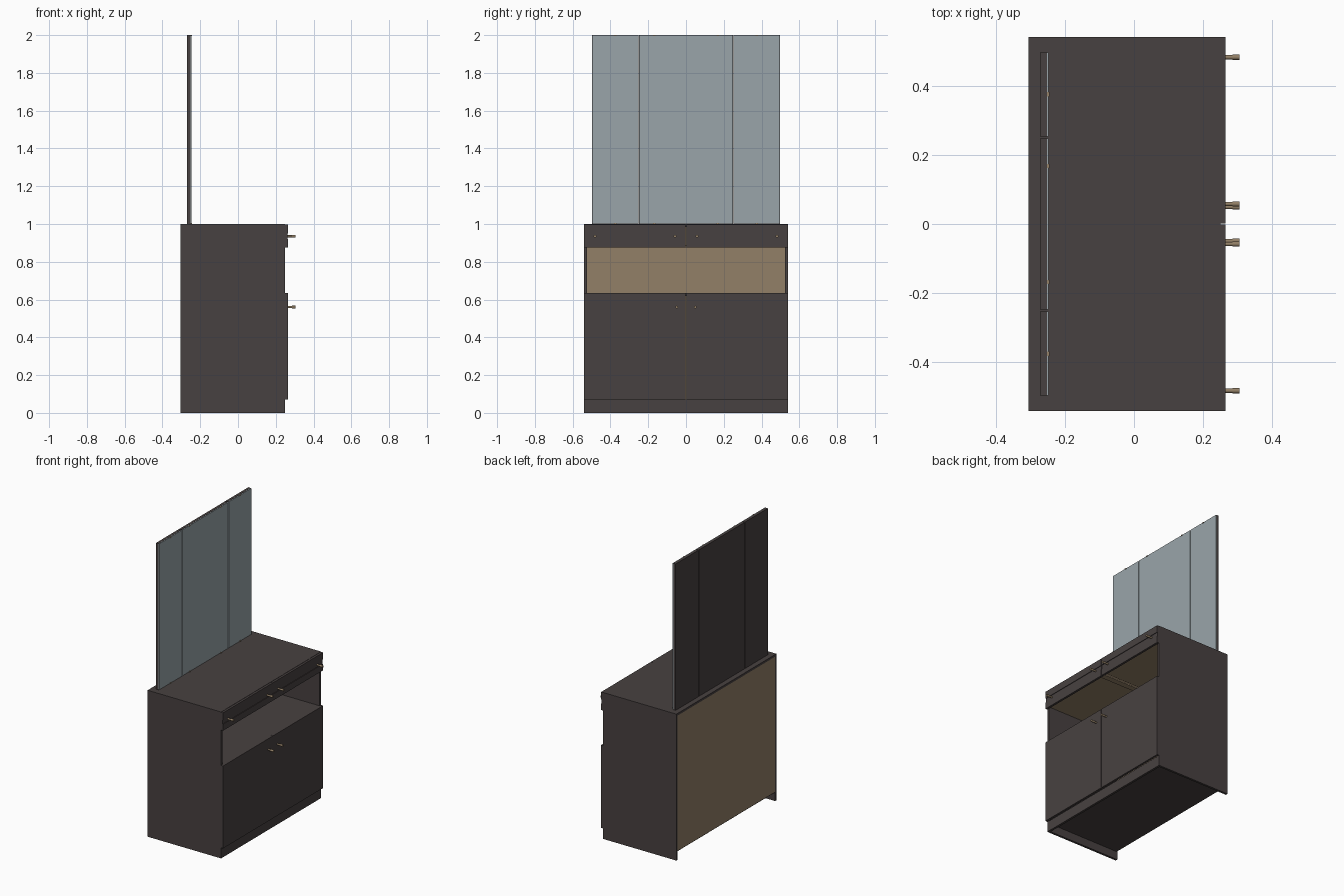
import bpy, bmesh, math
from mathutils import Matrix

if "Cube" in bpy.data.objects:
    bpy.data.objects.remove(bpy.data.objects["Cube"])


def material(name, rgb):
    m = bpy.data.materials.new(name)
    m.diffuse_color = (*rgb, 1)
    m.use_nodes = True
    m.node_tree.nodes["Principled BSDF"].inputs["Base Color"].default_value = m.diffuse_color
    return m


DARK = material("dark wood", (0.064, 0.053, 0.052))
TAN = material("tan board", (0.29, 0.215, 0.135))
GLASS = material("mirror glass", (0.32, 0.375, 0.40))


def finish(name, bm, mat):
    mesh = bpy.data.meshes.new(name)
    bm.to_mesh(mesh)
    bm.free()
    mesh.materials.append(mat)
    ob = bpy.data.objects.new(name, mesh)
    bpy.context.collection.objects.link(ob)
    return ob


def box(name, x, y, z, mat):
    """Board given by its min/max along each axis."""
    bm = bmesh.new()
    bmesh.ops.create_cube(bm, size=1)
    for v in bm.verts:
        v.co = [lo + (c + 0.5) * (hi - lo) for c, (lo, hi) in zip(v.co, (x, y, z))]
    return finish(name, bm, mat)


def knob(name, y, z):
    """Slim round handle pointing forward out of the front."""
    bm = bmesh.new()
    rot = Matrix.Rotation(math.pi / 2, 4, 'Y')
    for x0, x1, r in ((0.258, 0.285, 0.006), (0.285, 0.305, 0.0075)):
        bmesh.ops.create_cone(bm, cap_ends=True, segments=16, radius1=r, radius2=r,
                              depth=x1 - x0,
                              matrix=Matrix.Translation(((x0 + x1) / 2, y, z)) @ rot)
    ob = finish(name, bm, TAN)
    for p in ob.data.polygons:
        p.use_smooth = len(p.vertices) == 4
    return ob


def span(s, a, b):
    """Range a..b on side s of the y centre."""
    return (min(s * a, s * b), max(s * a, s * b))


BACK, FRONT, FACE = -0.305, 0.25, 0.265
W, T = 0.54, 0.015
INNER = (-W + T, W - T)

# Carcass
box("top_board", (BACK, FRONT), INNER, (0.985, 1.0), DARK)
box("niche_shelf", (BACK + 0.005, FRONT), INNER, (0.62, 0.635), DARK)
box("bottom_board", (BACK + 0.005, FRONT), INNER, (0.055, 0.07), DARK)
box("front_plinth", (FRONT - T, FRONT), INNER, (0.0, 0.056), DARK)
box("back_board", (BACK, BACK + 0.005), INNER, (0.06, 0.985), TAN)
box("drawer_rail", (BACK + 0.005, FRONT), (-0.02, 0.02), (0.876, 0.885), TAN)

for s, side in ((-1, "left"), (1, "right")):
    box(side + "_side_board", (BACK, FRONT), span(s, W - T, W), (0, 1.0), DARK)

    # Door with handle
    box(side + "_door", (FRONT, FACE), span(s, 0.0015, W), (0.072, 0.635), DARK)
    knob(side + "_door_knob", s * 0.049, 0.56)

    # Drawer: front with a recessed middle band, plus box behind it
    y = span(s, 0.0015, W)
    box(side + "_drawer_front_lower", (FRONT, FACE), y, (0.876, 0.92), DARK)
    box(side + "_drawer_front_band", (FRONT, FACE - 0.004), y, (0.92, 0.95), DARK)
    box(side + "_drawer_front_upper", (FRONT, FACE), y, (0.95, 0.998), DARK)
    box(side + "_drawer_box", (-0.28, FRONT), span(s, 0.022, W - T - 0.003),
        (0.887, 0.975), TAN)
    knob(side + "_drawer_outer_knob", s * 0.482, 0.935)
    knob(side + "_drawer_inner_knob", s * 0.058, 0.935)

# Three-part mirror: dark backing with a glass sheet and small clips
for name, y0, y1, clips in (("left", -0.497, -0.252, (-0.375,)),
                            ("middle", -0.248, 0.248, (-0.168, 0.168)),
                            ("right", 0.252, 0.497, (0.375,))):
    box(name + "_mirror_backing", (-0.27, -0.252), (y0, y1), (1.0, 2.0), DARK)
    box(name + "_mirror_glass", (-0.252, -0.247), (y0 + 0.001, y1 - 0.001),
        (1.002, 1.999), GLASS)
    for i, c in enumerate(clips):
        for z in (1.0, 1.994):
            box(f"{name}_mirror_clip_{i}", (-0.2525, -0.244), (c - 0.006, c + 0.006),
                (z, z + 0.006), TAN)
